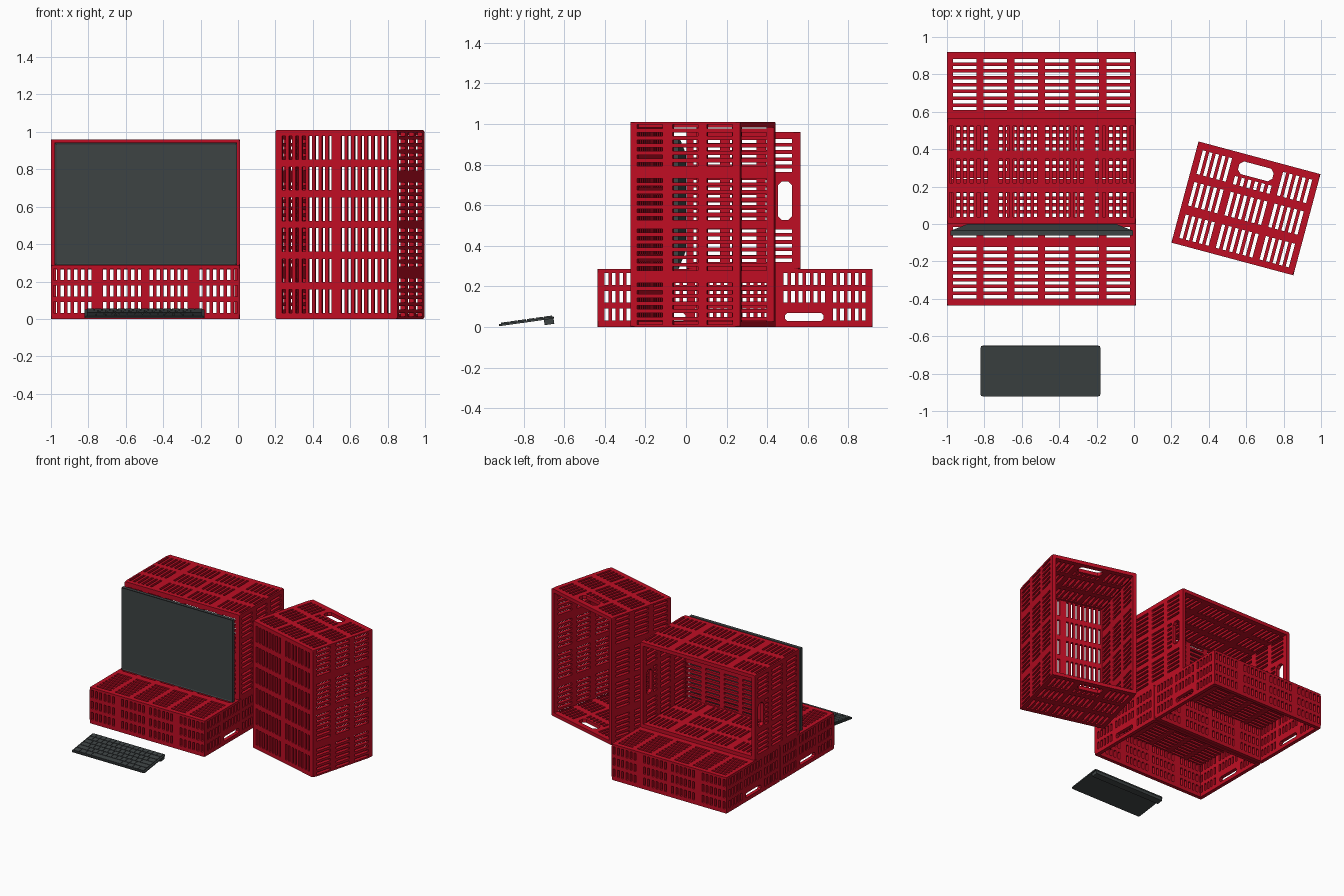
import bpy, bmesh, math
from mathutils import Matrix, Vector

if "Cube" in bpy.data.objects:
    bpy.data.objects.remove(bpy.data.objects["Cube"], do_unlink=True)


def material(name, rgb):
    m = bpy.data.materials.new(name)
    m.use_nodes = True
    m.diffuse_color = (*rgb, 1)
    m.node_tree.nodes["Principled BSDF"].inputs["Base Color"].default_value = (*rgb, 1)
    return m


RED = material("crate red", (0.52, 0.004, 0.017))
GREY = material("charcoal", (0.047, 0.056, 0.057))


def finish(bm, name, mat):
    bmesh.ops.recalc_face_normals(bm, faces=bm.faces)
    mesh = bpy.data.meshes.new(name)
    bm.to_mesh(mesh)
    bm.free()
    mesh.materials.append(mat)
    return mesh


def place(mesh, name, matrix):
    ob = bpy.data.objects.new(name, mesh)
    bpy.context.collection.objects.link(ob)
    ob.matrix_world = matrix
    return ob


def slots(cu, cv, n, pitch, width, length, along_u=False):
    """A group of n parallel slots centred on (cu, cv), as hole rectangles."""
    out = []
    for i in range(n):
        o = (i - (n - 1) / 2) * pitch
        if along_u:
            out.append((cu - length / 2, cu + length / 2, cv + o - width / 2, cv + o + width / 2))
        else:
            out.append((cu + o - width / 2, cu + o + width / 2, cv - length / 2, cv + length / 2))
    return out


def panel(bm, u0, u1, v0, v1, t, holes, frame):
    """Flat plate with rectangular holes; frame maps (u, v, depth) to space."""
    us = sorted({round(c, 4) for c in [u0, u1] + [x for h in holes for x in h[:2]]})
    vs = sorted({round(c, 4) for c in [v0, v1] + [x for h in holes for x in h[2:]]})
    solid = set()
    for i in range(len(us) - 1):
        for j in range(len(vs) - 1):
            cu, cv = (us[i] + us[i + 1]) / 2, (vs[j] + vs[j + 1]) / 2
            if not any(h[0] < cu < h[1] and h[2] < cv < h[3] for h in holes):
                solid.add((i, j))
    cache = {}

    def vert(i, j, k):
        if (i, j, k) not in cache:
            cache[i, j, k] = bm.verts.new(frame(us[i], vs[j], k * t))
        return cache[i, j, k]

    ring = [(0, 0), (1, 0), (1, 1), (0, 1)]
    nexts = [(0, -1), (1, 0), (0, 1), (-1, 0)]
    for i, j in solid:
        for k in (0, 1):
            bm.faces.new([vert(i + a, j + b, k) for a, b in ring])
        for s, (di, dj) in enumerate(nexts):
            if (i + di, j + dj) not in solid:
                (a, b), (c, d) = ring[s], ring[(s + 1) % 4]
                bm.faces.new([vert(i + a, j + b, 0), vert(i + c, j + d, 0),
                              vert(i + c, j + d, 1), vert(i + a, j + b, 1)])


def corner_fillets(bm, hole, r, t, frame):
    """Triangular fillers that round off the corners of a hand hole."""
    for u, su in ((hole[0], 1), (hole[1], -1)):
        for v, sv in ((hole[2], 1), (hole[3], -1)):
            tri = [(u, v), (u + su * r, v), (u, v + sv * r)]
            lo, hi = ([bm.verts.new(frame(a, b, d)) for a, b in tri] for d in (0, t))
            bm.faces.new(lo)
            bm.faces.new(hi)
            for k in range(3):
                n = (k + 1) % 3
                bm.faces.new([lo[k], lo[n], hi[n], hi[k]])


L, W, T = 1.01, 0.675, 0.028


def crate(name, H, rows, length, handle, short_row=None):
    """Slotted crate, base at z = 0 and open at z = H."""
    bm = bmesh.new()
    # Base: six by two groups of lengthwise slots
    holes = []
    for c in range(6):
        for s in (-1, 1):
            holes += slots((c - 2.5) * 0.164, s * 0.163, 8, 0.0365, 0.018, 0.125, True)
    panel(bm, T - L / 2, L / 2 - T, T - W / 2, W / 2 - T, 0.02, holes,
          lambda u, v, d: Vector((u, v, d)))
    # Long walls
    holes = []
    for cv in rows:
        for cu in (-0.39, -0.124, 0.124, 0.39):
            holes += slots(cu, cv, 6, 0.037, 0.018, length)
    for s in (-1, 1):
        panel(bm, -L / 2, L / 2, 0, H, T, holes,
              lambda u, v, d: Vector((u, s * (W / 2 - d), v)))
    # End walls with hand holes
    grip = (-0.095, 0.095, *handle)
    holes = [grip]
    for k, cv in enumerate(rows):
        for cu in (-0.222, 0.222):
            holes += slots(cu, cv, 5, 0.036, 0.018, length)
        if k < 2:
            holes += slots(0, cv, 6, 0.037, 0.018, length)
        elif short_row:
            holes += slots(0, short_row, 6, 0.037, 0.018, 0.045)
    for s in (-1, 1):
        frame = lambda u, v, d: Vector((s * (L / 2 - d), u, v))
        panel(bm, T - W / 2, W / 2 - T, 0, H, T, holes, frame)
        corner_fillets(bm, grip, (handle[1] - handle[0]) * 0.28, T, frame)
    # Rounded upright corners
    edges = [e for e in bm.edges if all(
        abs(abs(v.co.x) - L / 2) < 1e-4 and abs(abs(v.co.y) - W / 2) < 1e-4 for v in e.verts)]
    bmesh.ops.bevel(bm, geom=edges, offset=0.01, segments=2, profile=0.5, affect='EDGES')
    return finish(bm, name, RED)


shallow = crate("shallow_crate", 0.285, (0.048, 0.136, 0.224), 0.058, (0.217, 0.255))
deep = crate("deep_crate", 0.56, (0.1, 0.28, 0.455), 0.13, (0.45, 0.52), 0.41)

# Two upturned shallow crates form the table
flip = Matrix.Rotation(math.pi, 4, 'X')
for name, y in (("front_table_crate", -0.0975), ("back_table_crate", 0.5825)):
    place(shallow, name, Matrix.Translation((-0.495, y, 0.285)) @ flip)

# Deep crate lying on its long side, opening to the back
place(deep, "upper_crate",
      Matrix.Translation((-0.495, 0.003, 0.6225)) @ Matrix.Rotation(-math.pi / 2, 4, 'X'))

# Deep crate standing on end, turned slightly
upright = Matrix(((0, 1, 0, 0), (0, 0, 1, 0), (1, 0, 0, 0), (0, 0, 0, 1)))
place(deep, "standing_crate", Matrix.Translation((0.526, -0.187, 0.505))
      @ Matrix.Rotation(math.radians(-15), 4, 'Z') @ upright)


def box(bm, x0, x1, y0, y1, z0, z1):
    m = Matrix.Translation(((x0 + x1) / 2, (y0 + y1) / 2, (z0 + z1) / 2))
    m = m @ Matrix.Diagonal((x1 - x0, y1 - y0, z1 - z0, 1))
    return bmesh.ops.create_cube(bm, size=1, matrix=m)["verts"]


# Monitor: flat slab with a tapered back and a recessed screen
bm = bmesh.new()
box(bm, -0.98, -0.005, -0.062, -0.036, 0.287, 0.942)
bm.faces.ensure_lookup_table()
back = max(bm.faces, key=lambda f: f.calc_center_median().y)
front = min(bm.faces, key=lambda f: f.calc_center_median().y)
bmesh.ops.inset_individual(bm, faces=[back], thickness=0.13)
for v in back.verts:
    v.co.y = 0.001
bmesh.ops.inset_individual(bm, faces=[front], thickness=0.012)
for v in front.verts:
    v.co.y += 0.004
place(finish(bm, "monitor", GREY), "monitor", Matrix())

# Keyboard: tilted plate, rows of keys and a raised rear foot
tilt = Matrix.Translation((-0.5, -0.92, 0.004)) @ Matrix.Rotation(math.radians(8), 4, 'X')
bm = bmesh.new()
box(bm, -0.32, 0.32, 0, 0.272, 0, 0.01)
corners = [e for e in bm.edges if abs(e.verts[0].co.z - e.verts[1].co.z) > 0.005]
bmesh.ops.bevel(bm, geom=corners, offset=0.01, segments=2, profile=0.5, affect='EDGES')
box(bm, -0.31, 0.31, 0.222, 0.27, -0.026, 0.001)
place(finish(bm, "keyboard_base", GREY), "keyboard_base", tilt)

key_rows = [[1.25] * 3 + [6.25] + [1.25] * 4,
            [2.25] + [1] * 10 + [2.75],
            [1.75] + [1] * 11 + [2.25],
            [1.5] + [1] * 12 + [1.5],
            [1] * 13 + [2],
            [1] * 15]
unit, gap = 0.62 / 15, 0.002
bm = bmesh.new()
for r, row in enumerate(key_rows):
    x, y = -0.31, 0.008 + r * 0.043
    for w in row:
        box(bm, x + gap, x + w * unit - gap, y + gap, y + 0.043 - gap, 0.009, 0.016)
        x += w * unit
place(finish(bm, "keyboard_keys", GREY), "keyboard_keys", tilt)
